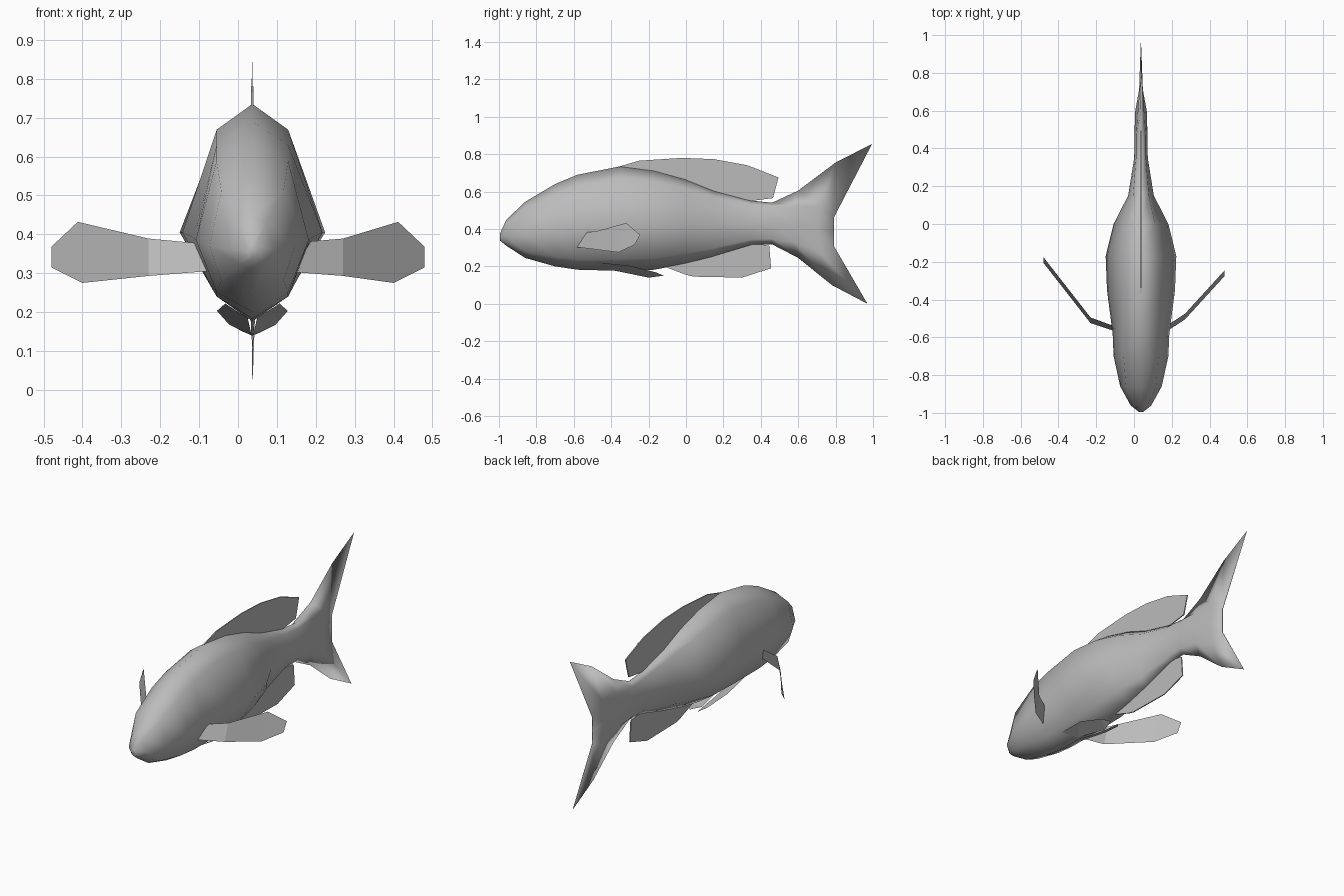
import bpy

CX = 0.037  # body centre line


def material(name, value):
    m = bpy.data.materials.new(name)
    m.diffuse_color = (value, value, value, 1)
    return m


GREY = material("grey", 0.5)


def make(name, verts, faces, smooth=False):
    me = bpy.data.meshes.new(name)
    me.from_pydata(verts, [], faces)
    me.materials.append(GREY)
    for p in me.polygons:
        p.use_smooth = smooth
    ob = bpy.data.objects.new(name, me)
    bpy.context.collection.objects.link(ob)
    return ob


# Body rings: y, top z, side z, bottom z, side half width, shoulder half width
STATIONS = [
    (-0.995, 0.375, 0.355, 0.338, 0.012, 0.008),
    (-0.96, 0.450, 0.360, 0.310, 0.055, 0.035),
    (-0.86, 0.545, 0.370, 0.245, 0.110, 0.080),
    (-0.70, 0.640, 0.385, 0.200, 0.145, 0.092),
    (-0.58, 0.690, 0.390, 0.182, 0.150, 0.092),
    (-0.35, 0.735, 0.405, 0.176, 0.180, 0.092),
    (-0.17, 0.712, 0.405, 0.182, 0.187, 0.092),
    (0.00, 0.665, 0.410, 0.215, 0.145, 0.075),
    (0.15, 0.605, 0.415, 0.252, 0.068, 0.042),
    (0.35, 0.552, 0.425, 0.312, 0.036, 0.026),
    (0.46, 0.540, 0.425, 0.318, 0.034, 0.026),
]
rings = []
for y, top, mid, bot, w, s in STATIONS:
    up, low = mid + 0.8 * (top - mid), mid - 0.72 * (mid - bot)
    rings.append([(0, y, top), (s, y, up), (w, y, mid), (s, y, low), (0, y, bot)])

# Tail rings sweep back towards the two tips
rings += [
    [(0, 0.60, 0.605), (0.018, 0.58, 0.52), (0.032, 0.59, 0.42), (0.018, 0.58, 0.33), (0, 0.60, 0.245)],
    [(0, 0.80, 0.755), (0.010, 0.71, 0.52), (0.012, 0.70, 0.40), (0.010, 0.71, 0.28), (0, 0.78, 0.100)],
    [(0, 0.995, 0.855), (0.003, 0.79, 0.46), (0.003, 0.79, 0.385), (0.003, 0.79, 0.31), (0, 0.97, 0.0)],
]
verts, faces = [], []
for r in rings:
    for x, y, z in r + [(-x, y, z) for x, y, z in r[3:0:-1]]:
        verts.append((CX + x, y, z))
for i in range(len(rings) - 1):
    for j in range(8):
        a, b = i * 8 + j, i * 8 + (j + 1) % 8
        faces.append((a, b, b + 8, a + 8))
faces.append(tuple(range(7, -1, -1)))
k = (len(rings) - 1) * 8
faces += [(k, k + 1, k + 7), (k + 1, k + 2, k + 6, k + 7),
          (k + 2, k + 3, k + 5, k + 6), (k + 3, k + 4, k + 5)]
make("body_and_tail", verts, faces, True)


# Thin plates on the centre line
def centre_fin(name, outline):
    n, t = len(outline), 0.003
    vs = [(CX + d, y, z) for d in (-t, t) for y, z in outline]
    fs = [tuple(range(n)), tuple(range(2 * n - 1, n - 1, -1))]
    fs += [(i, i + n, (i + 1) % n + n, (i + 1) % n) for i in range(n)]
    make(name, vs, fs)


centre_fin("dorsal_fin", [(-0.37, 0.73), (-0.25, 0.765), (-0.02, 0.78), (0.15, 0.773),
                          (0.33, 0.74), (0.495, 0.675), (0.465, 0.565), (0.35, 0.55),
                          (0.15, 0.595), (-0.17, 0.70)])
centre_fin("anal_fin", [(-0.12, 0.20), (0.0, 0.155), (0.04, 0.145), (0.30, 0.14),
                        (0.455, 0.19), (0.445, 0.31), (0.36, 0.325), (0.20, 0.28), (0.0, 0.23)])


# Pectoral fins: a root panel and a swept outer panel
def pectoral(name, side, knee_x, knee_y, tip_y):
    def outer(x):
        t = (x - knee_x) / (0.48 - knee_x)
        return knee_y + t * (tip_y - knee_y)
    root = 0.14
    pts = [(root, -0.59, 0.303), (root, -0.56, 0.378), (knee_x, knee_y, 0.389),
           (0.412, outer(0.412), 0.432), (0.48, tip_y, 0.368), (0.48, tip_y - 0.03, 0.315),
           (0.40, outer(0.40) - 0.03, 0.275), (knee_x, knee_y - 0.03, 0.293)]
    # the left root sits nearer the middle because the body is off centre
    if side < 0:
        pts[0], pts[1] = (0.08, -0.575, 0.305), (0.08, -0.55, 0.375)
    make(name, [(side * x, y, z) for x, y, z in pts], [(0, 1, 2, 7), (2, 3, 6, 7), (3, 4, 5, 6)])


pectoral("right_pectoral_fin", 1, 0.27, -0.475, -0.245)
pectoral("left_pectoral_fin", -1, 0.23, -0.495, -0.175)

# Pelvic fins: leaves slanting in towards the keel
for name, s in (("right_pelvic_fin", 1), ("left_pelvic_fin", -1)):
    pts = [(0.070, -0.48, 0.222), (0.091, -0.30, 0.203), (0.060, -0.16, 0.168),
           (0.025, -0.12, 0.150), (0.002, -0.20, 0.140), (0.012, -0.42, 0.185)]
    make(name, [(CX + s * x, y, z) for x, y, z in pts], [(0, 1, 5), (1, 2, 4, 5), (2, 3, 4)])
